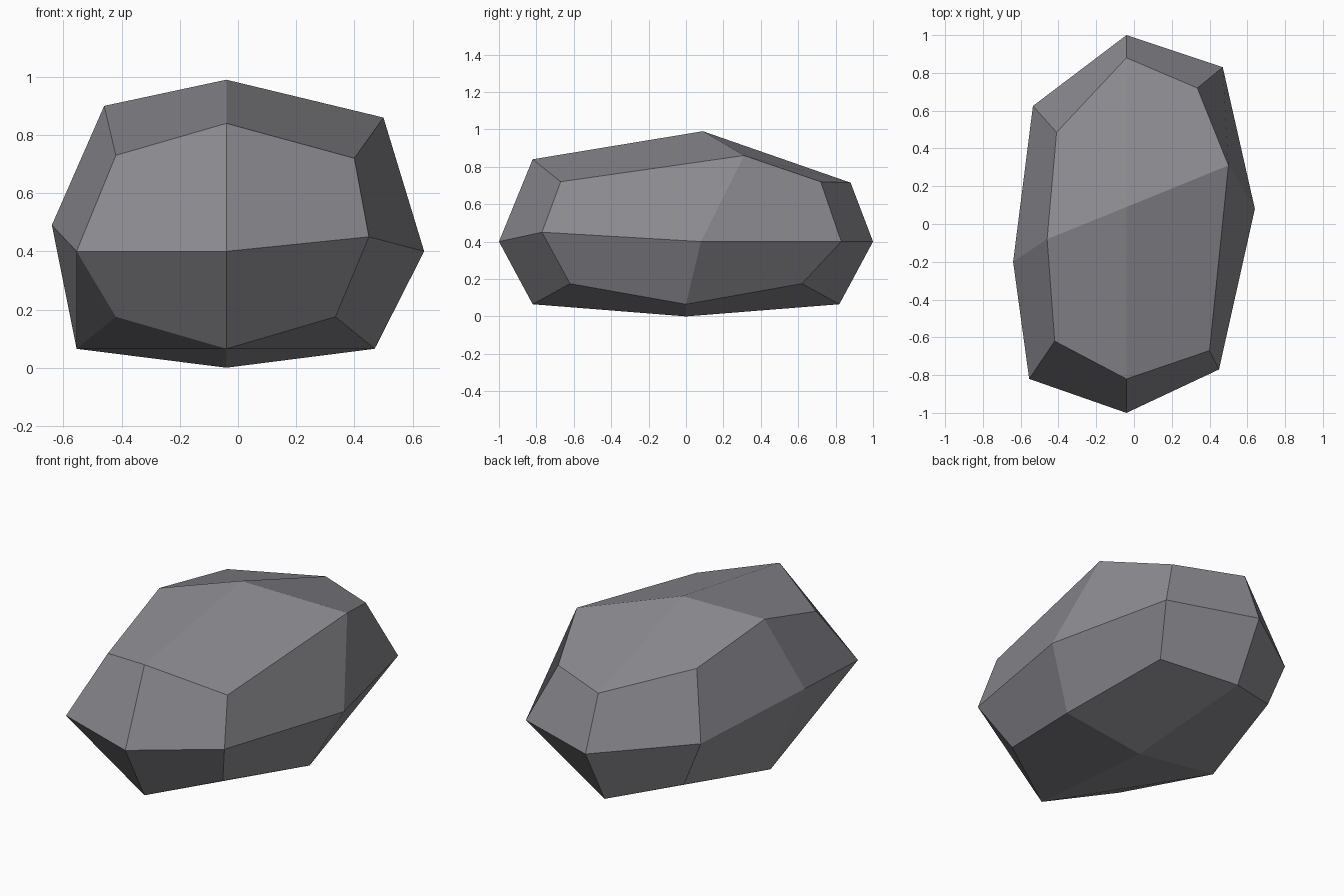
import bpy
import bmesh

# Remove the default object
default_cube = bpy.data.objects.get("Cube")
if default_cube:
    bpy.data.objects.remove(default_cube, do_unlink=True)


def flat_material(name, colour):
    material = bpy.data.materials.new(name)
    material.use_nodes = True
    material.diffuse_color = colour
    shader = material.node_tree.nodes["Principled BSDF"]
    shader.inputs["Base Color"].default_value = colour
    shader.inputs["Roughness"].default_value = 0.9
    return material


# Chiselled boulder: three layers of points, each ordered
# front to back in rows, and from -x to +x within a row
bottom_layer = [
    (-.42, -.62, .175), (-.04, -.82, .065), (.335, -.62, .175),
    (-.555, 0, .065), (-.04, 0, 0), (.47, 0, .065),
    (-.42, .62, .175), (-.04, .82, .065), (.335, .62, .175),
]
middle_layer = [
    (-.555, -.82, .4), (-.04, -1, .4), (.45, -.77, .45),
    (-.64, -.2, .49), None, (.64, .08, .4),
    (-.535, .625, .45), (-.04, 1, .4), (.47, .83, .4),
]
top_layer = [
    (-.42, -.62, .73), (-.04, -.82, .84), (.4, -.67, .72),
    (-.46, -.08, .9), (-.04, .09, .99), (.5, .31, .86),
    (-.41, .485, .81), (-.04, .88, .715), (.335, .72, .72),
]

bm = bmesh.new()
grid = {}
for level, layer in enumerate((bottom_layer, middle_layer, top_layer)):
    for index, point in enumerate(layer):
        if point:
            row, column = divmod(index, 3)
            grid[column, row, level] = bm.verts.new(point)


def grid_vertex(axis, side, u, v):
    """Find the point at (u, v) on one of the six sides."""
    key = [u, v]
    key.insert(axis, side)
    return grid[tuple(key)]


# Four facets on each side; every facet starts at the middle of an edge
# so that it folds outwards
for axis in range(3):
    for side in (0, 2):
        for u in (0, 1):
            for v in (0, 1):
                corners = [(u, v), (u + 1, v), (u + 1, v + 1), (u, v + 1)]
                if (u + v) % 2 == 0:
                    corners = corners[1:] + corners[:1]
                bm.faces.new([grid_vertex(axis, side, *c) for c in corners])

# Two facets near the front lower corner are visibly folded
left_foot, front_foot = grid[0, 1, 0], grid[1, 0, 0]
left_cheek = grid[0, 0, 1]
for start, end in ((left_foot, front_foot), (left_foot, left_cheek)):
    bmesh.ops.connect_verts(bm, verts=[start, end])
bmesh.ops.recalc_face_normals(bm, faces=bm.faces)

mesh = bpy.data.meshes.new("boulder")
bm.to_mesh(mesh)
bm.free()
mesh.materials.append(flat_material("stone grey", (.26, .255, .28, 1)))
boulder = bpy.data.objects.new("boulder", mesh)
bpy.context.collection.objects.link(boulder)
